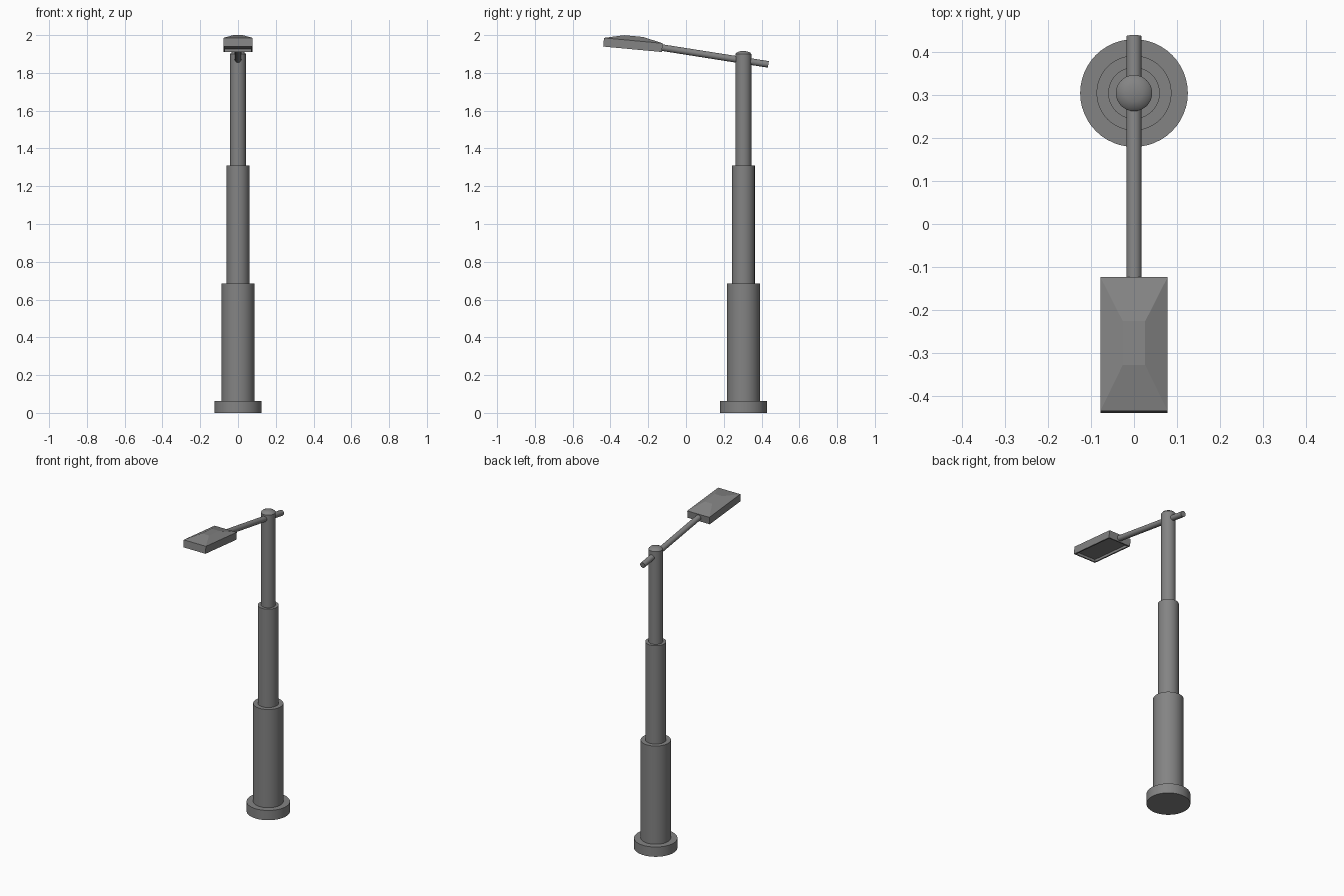
import bpy, bmesh, math
from mathutils import Vector, Matrix

if "Cube" in bpy.data.objects:
    bpy.data.objects.remove(bpy.data.objects["Cube"])

POLE_Y = 0.304

metal = bpy.data.materials.new("dark_metal")
metal.diffuse_color = (0.23, 0.23, 0.23, 1)
metal.use_nodes = True
metal.node_tree.nodes["Principled BSDF"].inputs["Base Color"].default_value = metal.diffuse_color


def finish(name, bm, smooth=True):
    bmesh.ops.recalc_face_normals(bm, faces=bm.faces[:])
    me = bpy.data.meshes.new(name)
    bm.to_mesh(me)
    bm.free()
    me.materials.append(metal)
    ob = bpy.data.objects.new(name, me)
    bpy.context.collection.objects.link(ob)
    if smooth:
        bpy.context.view_layer.objects.active = ob
        ob.select_set(True)
        bpy.ops.object.shade_smooth_by_angle(angle=math.radians(35))
        ob.select_set(False)
    return ob


# Stepped pole: base plate, three narrowing tubes and a shallow domed cap
profile = [(0, 0), (0.125, 0), (0.125, 0.062), (0.087, 0.062), (0.087, 0.686),
           (0.06, 0.686), (0.06, 1.311), (0.042, 1.311), (0.042, 1.9),
           (0.035, 1.908), (0.02, 1.914), (0, 1.916)]
bm = bmesh.new()
verts = [bm.verts.new((r, 0, z)) for r, z in profile]
edges = [bm.edges.new(pair) for pair in zip(verts, verts[1:])]
bmesh.ops.spin(bm, geom=verts + edges, cent=(0, 0, 0), axis=(0, 0, 1),
               angle=math.tau, steps=48, use_duplicate=False)
bmesh.ops.remove_doubles(bm, verts=bm.verts[:], dist=1e-5)
pole = finish("pole", bm)
pole.location.y = POLE_Y

# Arm passing through the top of the pole into the lamp head
tail, tip = Vector((0, 0.436, 1.845)), Vector((0, -0.135, 1.935))
axis = tip - tail
bm = bmesh.new()
bmesh.ops.create_cone(bm, cap_ends=True, segments=32, radius1=0.0175,
                      radius2=0.0175, depth=axis.length)
bmesh.ops.transform(bm, verts=bm.verts[:],
                    matrix=Matrix.Translation((tail + tip) / 2)
                    @ axis.to_track_quat('Z', 'Y').to_matrix().to_4x4())
finish("arm", bm)

# Lamp head: tilted box with a hipped top and a recessed underside
bm = bmesh.new()
H = 0.046
bmesh.ops.create_cube(bm, size=1, matrix=Matrix.Translation((0, 0, H / 2))
                      @ Matrix.Diagonal((0.156, 0.312, H, 1)))
bm.normal_update()
top = max(bm.faces, key=lambda f: f.normal.z)
bottom = min(bm.faces, key=lambda f: f.normal.z)
ext = bmesh.ops.extrude_discrete_faces(bm, faces=[top])["faces"][0]
for v in ext.verts:
    v.co = (math.copysign(0.026, v.co.x), math.copysign(0.051, v.co.y), 0.07)
bmesh.ops.inset_individual(bm, faces=[bottom], thickness=0.012)
bmesh.ops.inset_individual(bm, faces=[bottom], thickness=0.0)
for v in bottom.verts:
    v.co.z = 0.015
head = finish("lamp_head", bm, smooth=False)
head.location = (0, -0.283, 1.925)
head.rotation_euler.x = math.radians(-5.3)
